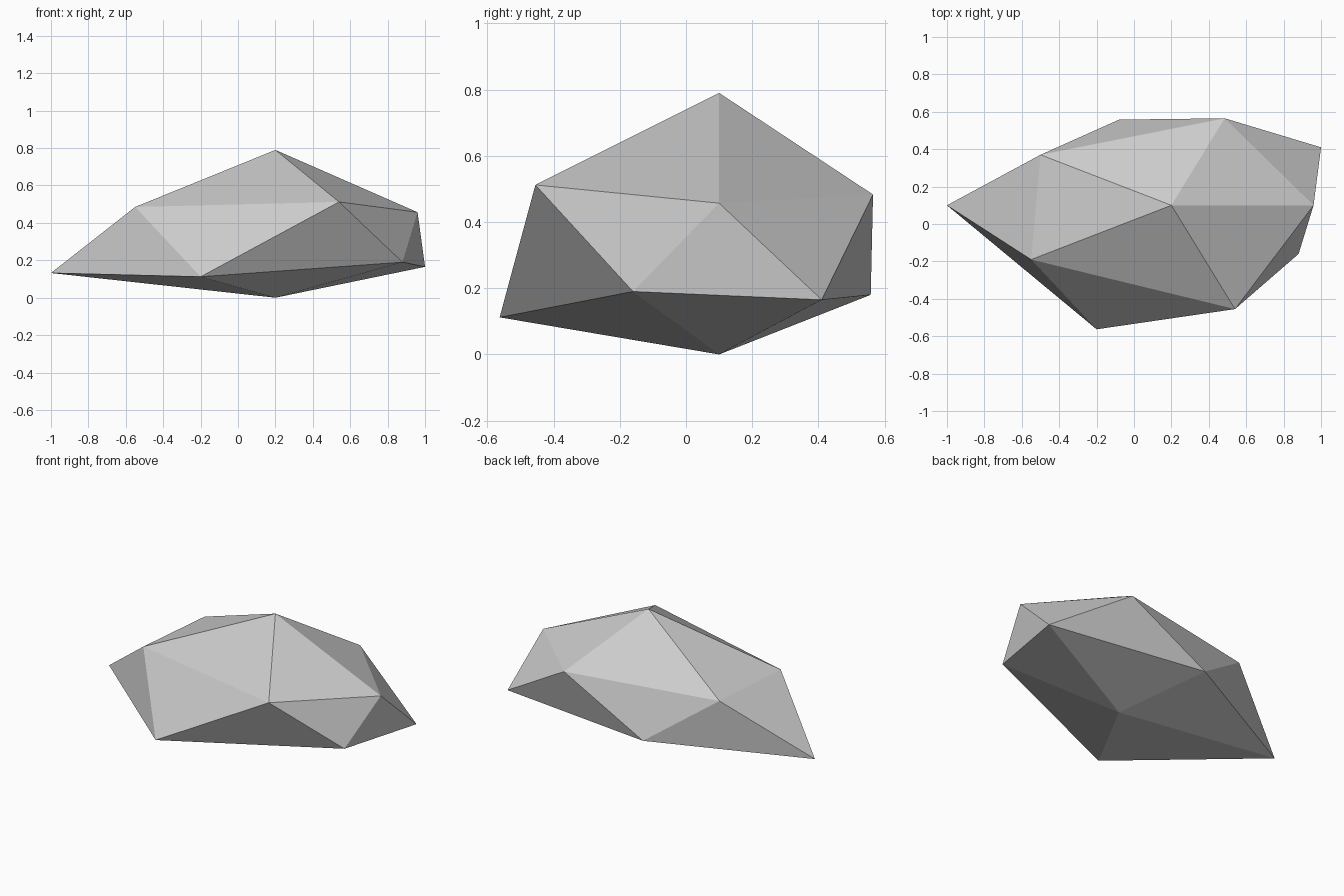
import bpy
import bmesh

if "Cube" in bpy.data.objects:
    bpy.data.objects.remove(bpy.data.objects["Cube"])

# Stone colour
stone = bpy.data.materials.new("stone_grey")
stone.diffuse_color = (0.6, 0.6, 0.6, 1)
stone.use_nodes = True
stone.node_tree.nodes["Principled BSDF"].inputs["Base Color"].default_value = stone.diffuse_color

# Boulder: a stretched, irregular icosahedron
top = (0.2, 0.1, 0.79)
bottom = (0.2, 0.1, 0.0)
upper_ring = [(-0.55, -0.19, 0.485), (0.54, -0.455, 0.512), (0.96, 0.1, 0.457),
              (0.485, 0.565, 0.483), (-0.5, 0.37, 0.48)]
lower_ring = [(-0.2, -0.563, 0.112), (0.88, -0.16, 0.19), (1.0, 0.41, 0.165),
              (-0.08, 0.558, 0.18), (-1.0, 0.1, 0.132)]

bm = bmesh.new()
t, b = bm.verts.new(top), bm.verts.new(bottom)
up = [bm.verts.new(p) for p in upper_ring]
low = [bm.verts.new(p) for p in lower_ring]
for i in range(5):
    j = (i + 1) % 5
    bm.faces.new((t, up[i], up[j]))          # cap
    bm.faces.new((up[i], low[i], up[j]))     # band, pointing down
    bm.faces.new((low[i], low[j], up[j]))    # band, pointing up
    bm.faces.new((b, low[j], low[i]))        # underside
bmesh.ops.recalc_face_normals(bm, faces=bm.faces)

mesh = bpy.data.meshes.new("boulder")
bm.to_mesh(mesh)
bm.free()
mesh.materials.append(stone)
bpy.context.collection.objects.link(bpy.data.objects.new("boulder", mesh))
